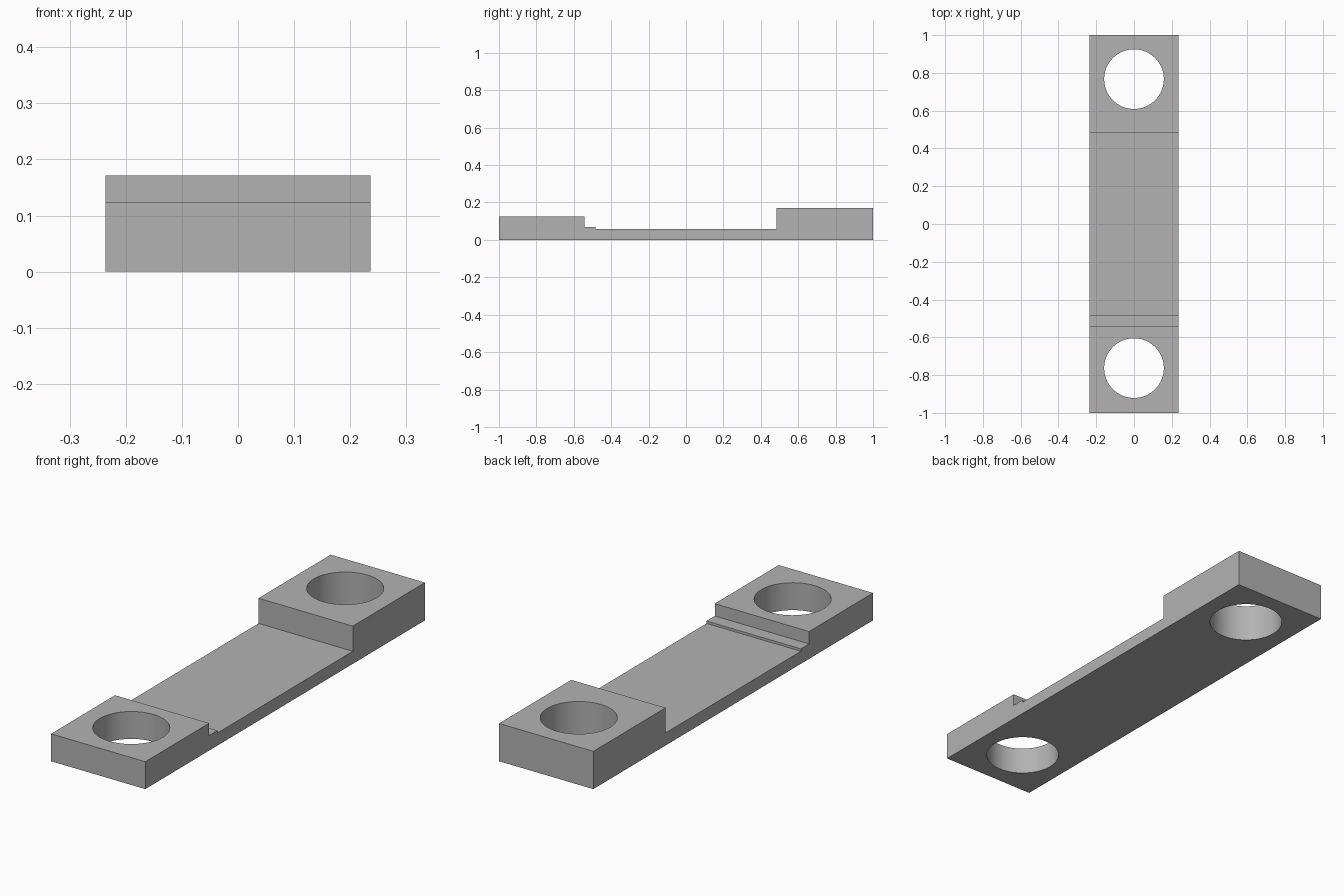
import bpy, bmesh, math

cube = bpy.data.objects.get("Cube")
if cube:
    bpy.data.objects.remove(cube, do_unlink=True)

HALF_WIDTH = 0.236
HOLE_RADIUS = 0.158

grey = bpy.data.materials.new("plain grey")
grey.use_nodes = True
colour = (0.45, 0.45, 0.45, 1)
grey.diffuse_color = colour
grey.node_tree.nodes["Principled BSDF"].inputs["Base Color"].default_value = colour

# Stepped side profile (y, z), extruded across the width
profile = [(-1, 0), (1, 0), (1, 0.171), (0.484, 0.171), (0.484, 0.057),
           (-0.484, 0.057), (-0.484, 0.068), (-0.543, 0.068),
           (-0.543, 0.124), (-1, 0.124)]
bm = bmesh.new()
side = bm.faces.new([bm.verts.new((-HALF_WIDTH, y, z)) for y, z in profile])
swept = bmesh.ops.extrude_face_region(bm, geom=[side])["geom"]
bmesh.ops.translate(bm, vec=(2 * HALF_WIDTH, 0, 0),
                    verts=[v for v in swept if isinstance(v, bmesh.types.BMVert)])
bmesh.ops.recalc_face_normals(bm, faces=bm.faces)
mesh = bpy.data.meshes.new("stepped_bracket")
bm.to_mesh(mesh)
bm.free()
mesh.materials.append(grey)
bracket = bpy.data.objects.new("stepped_bracket", mesh)
bpy.context.collection.objects.link(bracket)


# Round through-hole in each raised end
def cut_hole(name, y):
    bpy.ops.mesh.primitive_cylinder_add(vertices=64, radius=HOLE_RADIUS, depth=1,
                                        location=(0, y, 0))
    cutter = bpy.context.object
    cutter.name = name
    cutter.hide_render = True
    cutter.data.materials.append(grey)
    cut = bracket.modifiers.new(name, "BOOLEAN")
    cut.operation = "DIFFERENCE"
    cut.solver = "EXACT"
    cut.object = cutter
    bpy.ops.object.select_all(action="DESELECT")
    bracket.select_set(True)
    bpy.context.view_layer.objects.active = bracket
    bpy.ops.object.modifier_apply(modifier=cut.name)
    bpy.data.objects.remove(cutter, do_unlink=True)


cut_hole("front_hole", -0.763)
cut_hole("back_hole", 0.767)
bpy.ops.object.shade_smooth_by_angle(angle=math.radians(30))
